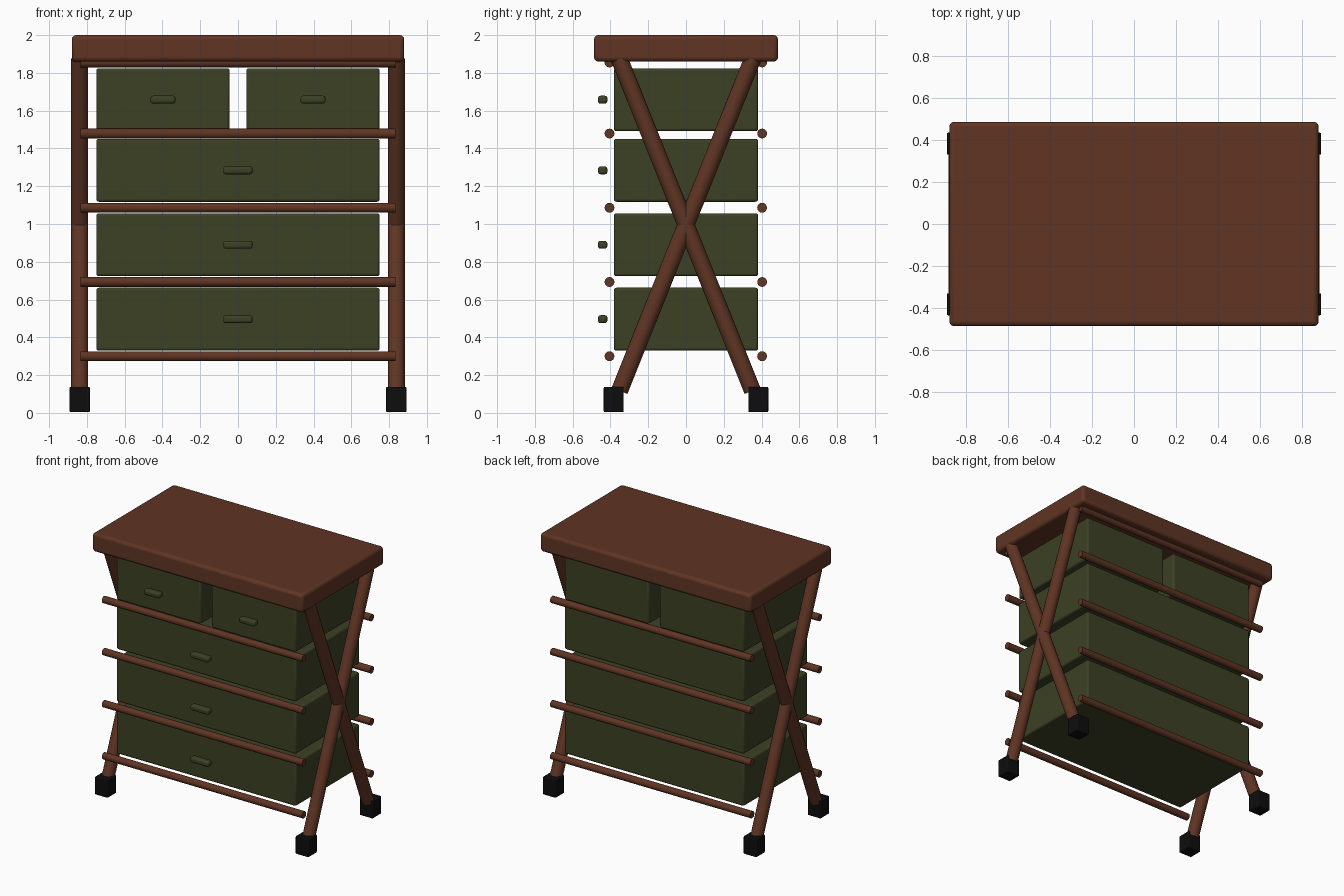
import bpy
from math import radians
from mathutils import Vector

cube = bpy.data.objects.get("Cube")
if cube:
    bpy.data.objects.remove(cube, do_unlink=True)


def material(name, color):
    m = bpy.data.materials.new(name)
    m.use_nodes = True
    m.diffuse_color = (*color, 1)
    bsdf = next(n for n in m.node_tree.nodes if n.type == 'BSDF_PRINCIPLED')
    bsdf.inputs["Base Color"].default_value = (*color, 1)
    return m


WOOD = material("brown wood", (0.115, 0.035, 0.017))
FABRIC = material("olive green", (0.046, 0.052, 0.018))
RUBBER = material("black rubber", (0.004, 0.004, 0.004))


def finish(name, mat):
    ob = bpy.context.object
    ob.name = name
    ob.data.materials.append(mat)
    bpy.ops.object.shade_smooth_by_angle(angle=radians(35))
    return ob


def box(name, center, size, bevel, mat, segments=3):
    bpy.ops.mesh.primitive_cube_add(size=1, location=center)
    bpy.context.object.scale = size
    bpy.ops.object.transform_apply(location=False, rotation=False, scale=True)
    ob = finish(name, mat)
    mod = ob.modifiers.new("rounded edges", 'BEVEL')
    mod.width = bevel
    mod.segments = segments
    return ob


def rod(name, start, end, radius, mat):
    a, b = Vector(start), Vector(end)
    bpy.ops.mesh.primitive_cylinder_add(
        vertices=16, radius=radius, depth=(b - a).length, location=(a + b) / 2)
    bpy.context.object.rotation_euler = (b - a).to_track_quat('Z', 'Y').to_euler()
    return finish(name, mat)


# Table top
box("table_top", (0, 0, 1.93), (1.76, 0.974, 0.14), 0.022, WOOD)

# Crossed legs and block feet
for side, x in (("left", 0.838), ("right", -0.838)):
    for end, s in (("front", -1), ("back", 1)):
        rod(f"{side}_{end}_leg", (x, s * 0.352, 0.117), (x, -s * 0.352, 1.873), 0.045, WOOD)
        box(f"{side}_{end}_foot", (x, s * 0.383, 0.071), (0.108, 0.105, 0.134), 0.006, RUBBER, 2)

# Rails along the front and back
for i in range(5):
    z = 0.3 + i * 0.393 if i < 4 else 1.855
    for end, y in (("front", -0.405), ("back", 0.403)):
        rod(f"{end}_rail_{i + 1}", (-0.835, y, z), (0.835, y, z), 0.026, WOOD)


# Drawers with floating pull handles
def drawer(name, x, z, width, grip):
    box(name, (x, 0, z), (width, 0.764, 0.333), 0.014, FABRIC)
    box(name + "_handle", (x, -0.441, z), (grip, 0.05, 0.042), 0.014, FABRIC)


for i in range(3):
    drawer(f"wide_drawer_{i + 1}", 0, 0.496 + i * 0.394, 1.5, 0.155)
for side, x in (("left", 0.397), ("right", -0.397)):
    drawer(f"{side}_small_drawer", x, 1.658, 0.705, 0.132)
